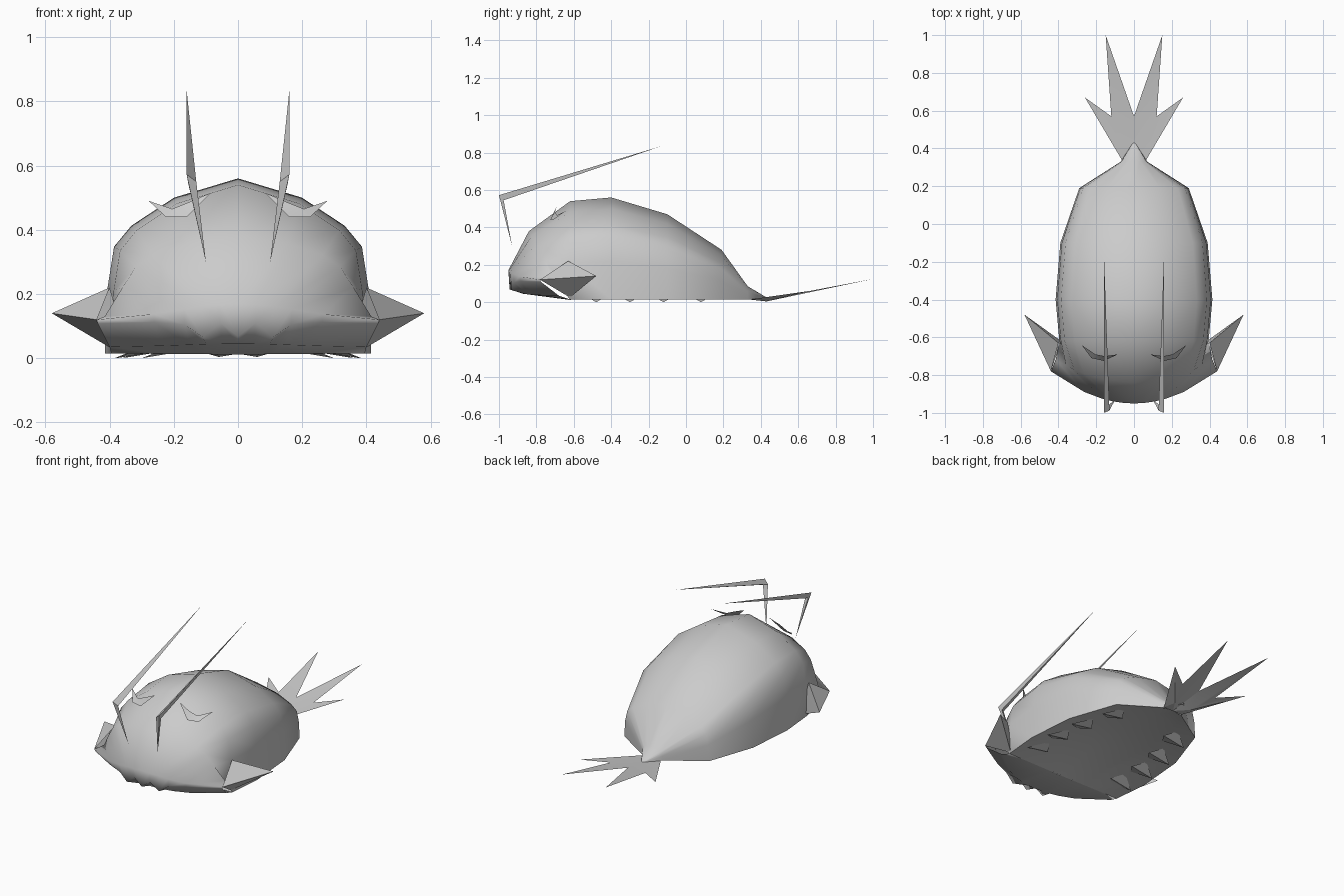
import bpy, bmesh
from math import radians

old = bpy.data.objects.get("Cube")
if old:
    bpy.data.objects.remove(old, do_unlink=True)

grey = bpy.data.materials.new("plain_grey")
grey.use_nodes = True
grey.diffuse_color = (0.6, 0.6, 0.6, 1)
grey.node_tree.nodes["Principled BSDF"].inputs["Base Color"].default_value = (0.6, 0.6, 0.6, 1)


def make(name, verts, faces, angle=35):
    """Half mesh on the +x side, mirrored to the other side."""
    bm = bmesh.new()
    vs = [bm.verts.new(v) for v in verts]
    for f in faces:
        bm.faces.new([vs[i] for i in f])
    bmesh.ops.remove_doubles(bm, verts=bm.verts, dist=0.0005)
    bmesh.ops.recalc_face_normals(bm, faces=bm.faces)
    me = bpy.data.meshes.new(name)
    bm.to_mesh(me)
    bm.free()
    me.materials.append(grey)
    ob = bpy.data.objects.new(name, me)
    bpy.context.collection.objects.link(ob)
    bpy.ops.object.select_all(action='DESELECT')
    ob.select_set(True)
    bpy.context.view_layer.objects.active = ob
    bpy.ops.object.shade_smooth_by_angle(angle=radians(angle))
    m = ob.modifiers.new("mirror", 'MIRROR')
    m.use_clip = True


def loft(rings):
    """Quads between successive rings of equal length."""
    n = len(rings[0])
    verts = [p for r in rings for p in r]
    faces = [(a * n + i, a * n + i + 1, (a + 1) * n + i + 1, (a + 1) * n + i)
             for a in range(len(rings) - 1) for i in range(n - 1)]
    return verts, faces


# Shell: domed arch profile that flattens into the snout
DOME = [(1, 0), (.98, .37), (.93, .61), (.8, .73), (.48, .89), (0, 1)]
SNOUT = [(1, 0), (.6, .35), (.38, .65), (.25, .85), (.125, .95), (0, 1)]


def arch(ymid, yside, w, z0, top, blend=0):
    ring = []
    for (xa, za), (xb, zb) in zip(DOME, SNOUT):
        x = xa + (xb - xa) * blend
        z = za + (zb - za) * blend
        ring.append((x * w, ymid + (yside - ymid) * x * x, z0 + z * (top - z0)))
    return ring


STATIONS = [(.44, 0, .02), (.33, .07, .085), (.19, .29, .28), (-.1, .39, .47),
            (-.4, .415, .56), (-.62, .395, .54)]
rings = [arch(y, y, w, .015, top) for y, w, top in STATIONS]
rings.append(arch(-.84, -.72, .415, .13, .38, .3))
rings.append(arch(-.95, -.78, .44, .12, .17, 1))
# Toothed lip: the ring below the snout zigzags
teeth = [.108, .112, .105, .065, .11, .068]
rings.append([(x, y, z) for (x, y, _), z in zip(arch(-.943, -.775, .437, 0, 0, 1), teeth)])
# Jaw and throat
rings.append(arch(-.87, -.68, .4, .035, .045, 1))
rings.append(arch(-.62, -.62, .395, .015, .012, 1))
make("shell", *loft(rings), angle=75)

# Belly: shallow groove that rises to the middle line
GROOVE = [.025, .06, .085, .085, .012]
belly = [[(w, y, .015), (w * .5, y, .015 + (zc - .015) * .55), (0, y, zc)]
         for (y, w, top), zc in zip(STATIONS[1:], GROOVE)]
make("belly", *loft(belly), angle=60)

# Legs: outward spikes hanging from the groove
for k, (y, x) in enumerate([(-.48, .38), (-.3, .385), (-.12, .36), (.08, .3)]):
    make(f"leg_{k + 1}",
         [(x - .1, y - .07, .04), (x - .1, y + .07, .04), (x - .15, y, .025), (x, y, 0)],
         [(0, 1, 3), (1, 2, 3), (2, 0, 3), (0, 2, 1)])

# Cheek spikes sweeping out and back
make("cheek_spike",
     [(.40, -.63, .22), (.44, -.78, .12), (.385, -.62, .025), (.58, -.48, .14), (.37, -.64, .12)],
     [(0, 1, 3), (1, 2, 3), (2, 4, 3), (4, 0, 3)], angle=75)

# Eye crescents: thin ledges growing out of the shell
make("eye_crescent",
     [(.278, -.64, .49), (.225, -.71, .44), (.16, -.725, .44), (.085, -.69, .515),
      (.155, -.7, .485), (.205, -.69, .465)],
     [(0, 1, 5), (1, 2, 4, 5), (2, 3, 4)])

# Antennae: bent slender spikes with a three-cornered elbow
make("antenna",
     [(.1, -.93, .30), (.16, -1.0, .572), (.13, -.988, .55), (.155, -.975, .545),
      (.16, -.13, .835)],
     [(0, 1, 2), (0, 2, 3), (0, 3, 1), (4, 2, 1), (4, 3, 2), (4, 1, 3)])

# Tail fan: flat on top, with a low rib underneath
outline = [(0, .34), (.065, .34), (.26, .67), (.12, .57), (.15, 1.0), (0, .57)]
fan = [(x, y, .014 + max(0, y - .42) * .19) for x, y in outline]
make("tail_fan", fan + [(.06, .43, .004)],
     [(0, 1, 3, 5), (1, 2, 3), (3, 4, 5), (0, 6, 1), (1, 6, 2), (2, 6, 3), (3, 6, 4),
      (4, 6, 5), (5, 6, 0)], angle=20)
